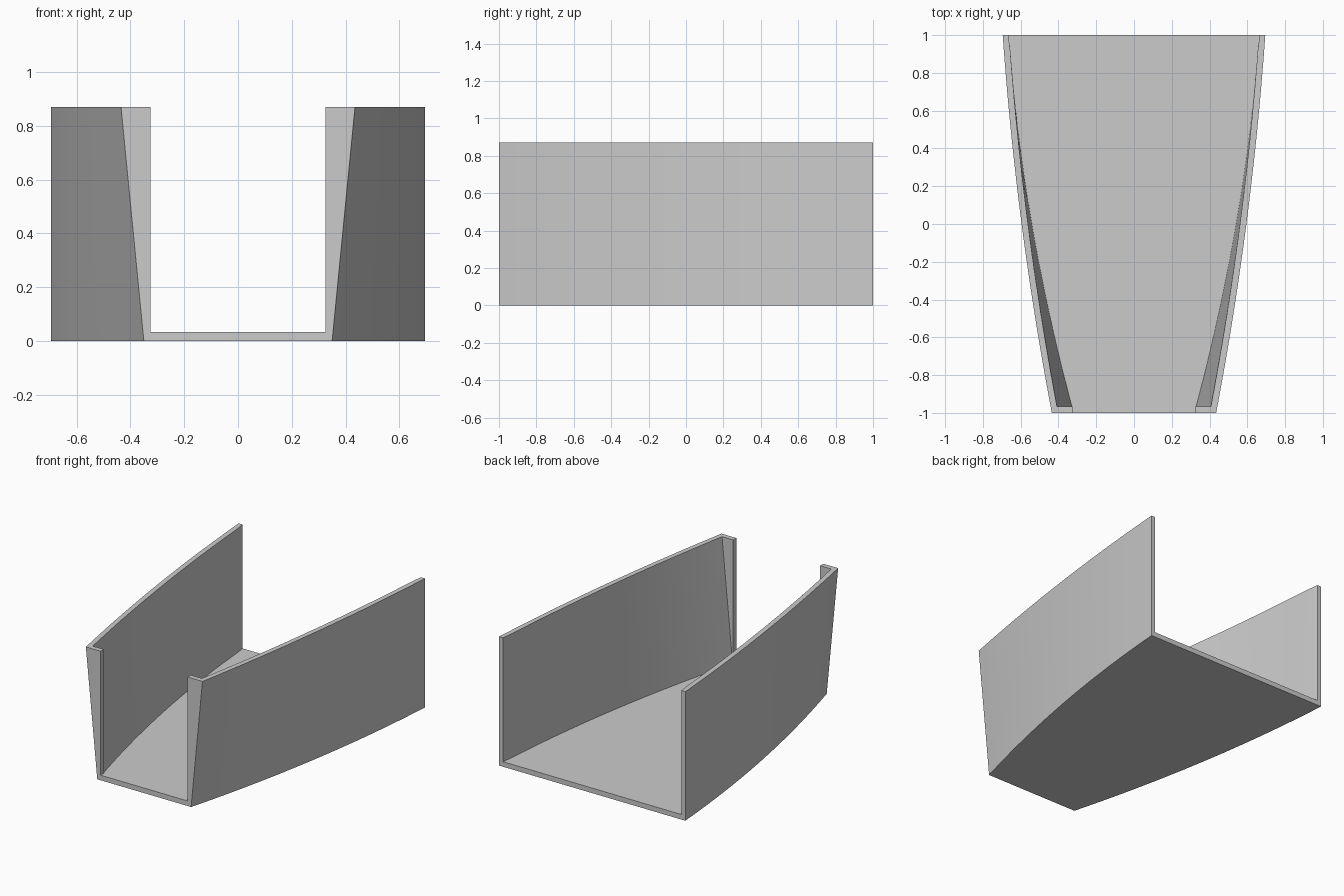
import bpy, bmesh

default = bpy.data.objects.get("Cube")
if default:
    bpy.data.objects.remove(default, do_unlink=True)

HEIGHT = 0.87
WALL = 0.034
STEPS = 24

grey = bpy.data.materials.new("light_grey")
grey.use_nodes = True
colour = (0.6, 0.6, 0.6, 1)
grey.diffuse_color = colour
grey.node_tree.nodes["Principled BSDF"].inputs["Base Color"].default_value = colour


def half_width(y, z):
    """Curved plan outline, narrower at the foot of the front end."""
    t = (1 - y) / 2
    top = 0.695 - 0.14 * t - 0.12 * t * t
    return top - 0.085 * t * t * (1 - z / HEIGHT)


def loft(name, stations, z0, z1, inset):
    """Closed solid through four-cornered cross-sections along y."""
    bm = bmesh.new()
    rings = []
    for y in stations:
        flare = 0.06 * max(0, y - 0.92) if inset else 0
        lo = half_width(y, z0) - inset + flare
        hi = half_width(y, z1) - inset + flare
        corners = ((-lo, z0), (lo, z0), (hi, z1), (-hi, z1))
        rings.append([bm.verts.new((x, y, z)) for x, z in corners])
    for a, b in zip(rings, rings[1:]):
        for i in range(4):
            j = (i + 1) % 4
            bm.faces.new((a[i], a[j], b[j], b[i]))
    bm.faces.new(rings[0])
    bm.faces.new(rings[-1])
    bmesh.ops.recalc_face_normals(bm, faces=bm.faces)
    mesh = bpy.data.meshes.new(name)
    bm.to_mesh(mesh)
    bm.free()
    mesh.materials.append(grey)
    obj = bpy.data.objects.new(name, mesh)
    bpy.context.collection.objects.link(obj)
    return obj


def span(start, end):
    return [start + (end - start) * i / STEPS for i in range(STEPS + 1)]


# Outer body, hollowed from the top and back
shell = loft("open_tray", span(-1, 1), 0, HEIGHT, 0)
hollow = loft("hollow_cutter", span(-1 + WALL, 0.92) + [1.1], WALL, 1, WALL)

# Straight-sided opening between the two front lips
bpy.ops.mesh.primitive_cube_add(size=1, location=(0, -1, WALL + 0.5))
opening = bpy.context.object
opening.name = "front_opening_cutter"
opening.scale = (0.65, 0.2, 1)

for cutter in (hollow, opening):
    cutter.hide_render = True
    bpy.ops.object.select_all(action="DESELECT")
    shell.select_set(True)
    bpy.context.view_layer.objects.active = shell
    mod = shell.modifiers.new("cut", "BOOLEAN")
    mod.operation = "DIFFERENCE"
    mod.solver = "EXACT"
    mod.object = cutter
    bpy.ops.object.modifier_apply(modifier=mod.name)
    bpy.data.objects.remove(cutter, do_unlink=True)

bpy.ops.object.shade_smooth_by_angle(angle=0.5)
